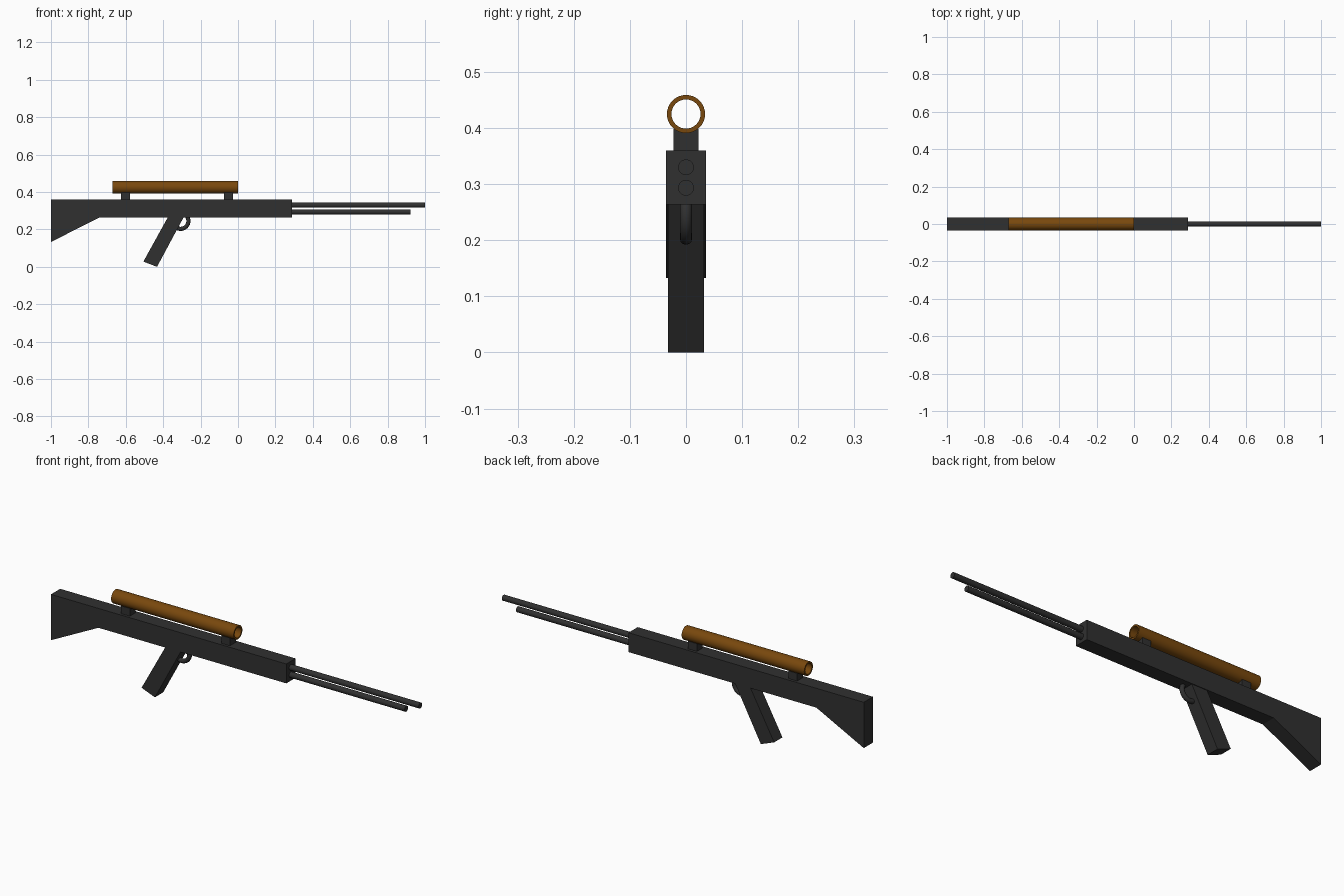
import bpy, bmesh, math
from mathutils import Matrix

if "Cube" in bpy.data.objects:
    bpy.data.objects.remove(bpy.data.objects["Cube"])


def material(name, color):
    m = bpy.data.materials.new(name)
    m.diffuse_color = color
    m.use_nodes = True
    m.node_tree.nodes["Principled BSDF"].inputs["Base Color"].default_value = m.diffuse_color
    return m


DARK = material("dark_metal", (0.03, 0.03, 0.03, 1))
BROWN = material("brown", (0.19, 0.065, 0.004, 1))


def finish(name, bm, mat, smooth=False):
    bmesh.ops.recalc_face_normals(bm, faces=bm.faces[:])
    mesh = bpy.data.meshes.new(name)
    bm.to_mesh(mesh)
    bm.free()
    mesh.materials.append(mat)
    ob = bpy.data.objects.new(name, mesh)
    bpy.context.collection.objects.link(ob)
    if smooth:
        bpy.ops.object.select_all(action='DESELECT')
        ob.select_set(True)
        bpy.context.view_layer.objects.active = ob
        bpy.ops.object.shade_smooth_by_angle(angle=math.radians(40))
    return ob


def plate(name, profile, half_width):
    """Side profile in x, z extruded across y."""
    bm = bmesh.new()
    face = bm.faces.new([bm.verts.new((x, -half_width, z)) for x, z in profile])
    ext = bmesh.ops.extrude_face_region(bm, geom=[face])
    verts = [v for v in ext["geom"] if isinstance(v, bmesh.types.BMVert)]
    bmesh.ops.translate(bm, verts=verts, vec=(0, 2 * half_width, 0))
    return finish(name, bm, DARK)


def revolve(name, profile, matrix, mat, segments=32):
    """Closed profile of (radius, height) spun round z, then placed by matrix."""
    bm = bmesh.new()
    rings = []
    for i in range(segments):
        a = 2 * math.pi * i / segments
        rings.append([bm.verts.new((r * math.cos(a), r * math.sin(a), h)) for r, h in profile])
    n = len(profile)
    for i in range(segments):
        a, b = rings[i], rings[(i + 1) % segments]
        for j in range(n):
            k = (j + 1) % n
            bm.faces.new((a[j], b[j], b[k], a[k]))
    bm.transform(matrix)
    return finish(name, bm, mat, True)


def barrel(name, x0, x1, z, radius):
    bm = bmesh.new()
    bmesh.ops.create_cone(bm, cap_ends=True, segments=32, radius1=radius, radius2=radius, depth=x1 - x0)
    bm.transform(Matrix.Translation(((x0 + x1) / 2, 0, z)) @ Matrix.Rotation(math.pi / 2, 4, 'Y'))
    return finish(name, bm, DARK, True)


# Body with shoulder stock
plate("body_and_stock", [(-1, 0.36), (-1, 0.133), (-0.74, 0.264), (0.29, 0.264), (0.29, 0.36)], 0.036)

# Slanted grip, its top sunk into the body
plate("grip", [(-0.506, 0.028), (-0.433, 0.0), (-0.28, 0.285), (-0.364, 0.285)], 0.0325)

# Scope mounts
for name, x in (("rear_mount", -0.601), ("front_mount", -0.052)):
    plate(name, [(x - 0.024, 0.355), (x + 0.024, 0.355), (x + 0.024, 0.398), (x - 0.024, 0.398)], 0.0225)

# Hollow scope tube
revolve("scope", [(0.026, 0), (0.034, 0), (0.034, 0.672), (0.026, 0.672)],
        Matrix.Translation((-0.672, 0, 0.425)) @ Matrix.Rotation(math.pi / 2, 4, 'Y'), BROWN)

# Barrels
barrel("upper_barrel", 0.27, 1.0, 0.33, 0.014)
barrel("lower_barrel", 0.27, 0.923, 0.2935, 0.014)

# Trigger guard ring, partly inside the grip and body
circle = [(0.042 + 0.011 * math.cos(math.pi * i / 6), 0.011 * math.sin(math.pi * i / 6)) for i in range(12)]
revolve("trigger_guard", circle,
        Matrix.Translation((-0.307, 0, 0.245)) @ Matrix.Rotation(math.pi / 2, 4, 'X'), DARK)
